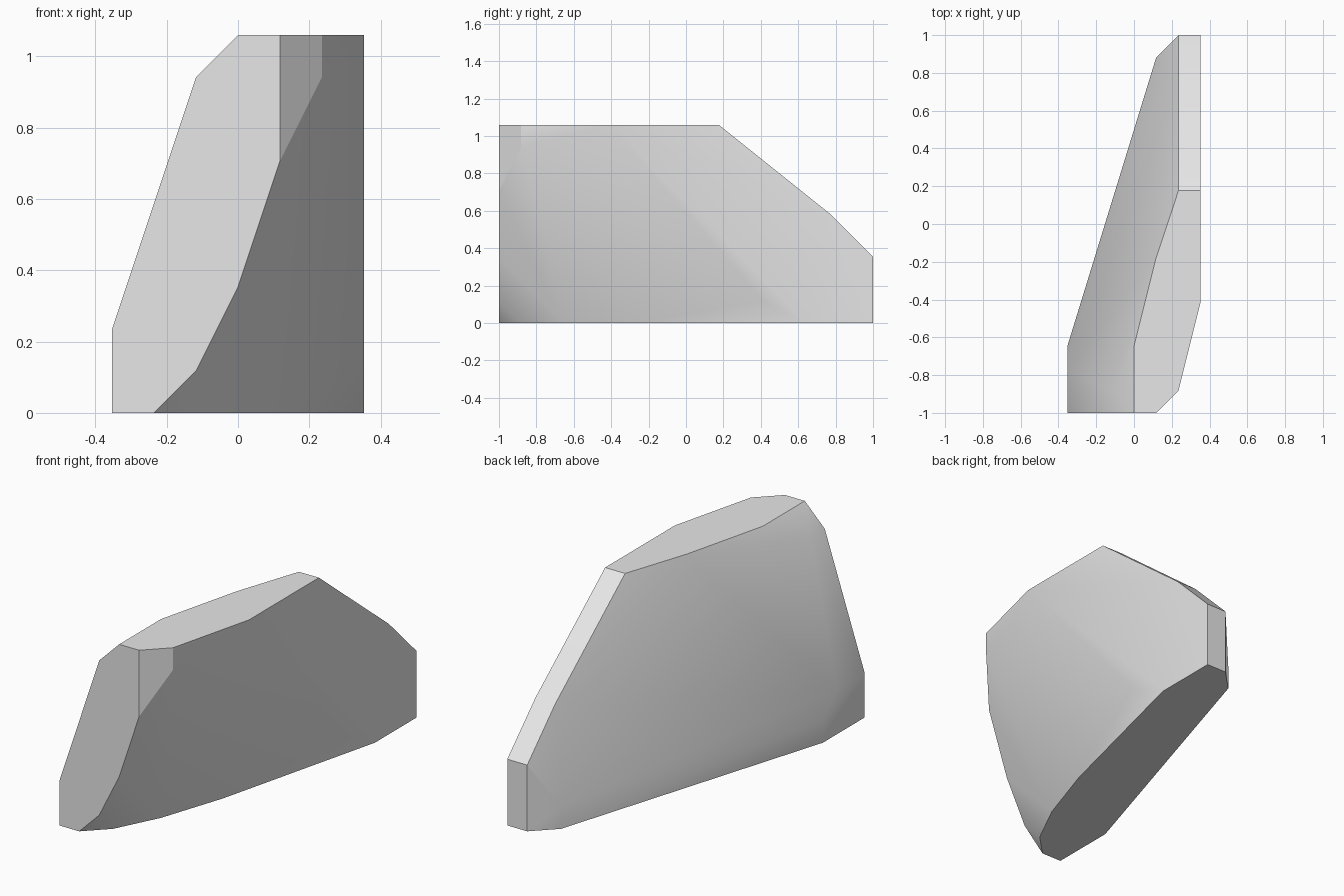
import bpy
import bmesh
import math

if "Cube" in bpy.data.objects:
    bpy.data.objects.remove(bpy.data.objects["Cube"], do_unlink=True)

# The boulder is laid out on a whole-number lattice, then scaled to size
LENGTH = 17
UNIT = 2 / LENGTH
HALF = LENGTH / 2
HEIGHT = 9


def front_outline(points):
    """Points (x, z) on the flat front plane."""
    return [(x, -HALF, z) for x, z in points]


def level_outline(points, z):
    """Points (x, steps behind the front plane) at one level."""
    return [(x, step - HALF, z) for x, step in points]


# Flat cut at the front
front = front_outline([(-3, 0), (-3, 2), (-1, 8), (0, 9), (1, 9),
                       (1, 6), (0, 3), (-1, 1), (-2, 0)])

# Flat crown
crown = level_outline([(0, 0), (1, 0), (2, 1), (3, 5), (3, 10),
                       (2, 10), (1, 7), (0, 3)], HEIGHT)

# Flat underside
underside = level_outline([(-3, 0), (-2, 0), (-1, 1), (0, 3), (1, 6), (3, 14),
                           (3, 17), (2, 17), (1, 16), (-3, 3)], 0)

# Narrow ramp sloping down to the back
ramp = []
for step, z in [(15, 5), (17, 3)]:
    ramp += level_outline([(2, step), (3, step)], z)

# Rounded shoulders on both flanks
shoulders = (level_outline([(3, 12), (1, 16), (-3, 3)], 1)
             + level_outline([(-3, 2)], 2)
             + level_outline([(2, 1), (-1, 1)], 8))

# Wrap all outlines in one convex skin
bm = bmesh.new()
for x, y, z in front + crown + underside + ramp + shoulders:
    bm.verts.new((x * UNIT, y * UNIT, z * UNIT))
bmesh.ops.remove_doubles(bm, verts=bm.verts[:], dist=UNIT / 100)
bmesh.ops.convex_hull(bm, input=bm.verts[:], use_existing_faces=False)
loose = [v for v in bm.verts if not v.link_faces]
bmesh.ops.delete(bm, geom=loose, context='VERTS')
bmesh.ops.dissolve_limit(bm, angle_limit=math.radians(1),
                         verts=bm.verts[:], edges=bm.edges[:])
bmesh.ops.recalc_face_normals(bm, faces=bm.faces[:])

mesh = bpy.data.meshes.new("boulder")
bm.to_mesh(mesh)
bm.free()
boulder = bpy.data.objects.new("boulder", mesh)
bpy.context.collection.objects.link(boulder)

# Plain stone colour
stone = bpy.data.materials.new("light_grey_stone")
stone.use_nodes = True
colour = (0.8, 0.8, 0.8, 1)
stone.diffuse_color = colour
for node in stone.node_tree.nodes:
    if node.type == 'BSDF_PRINCIPLED':
        node.inputs["Base Color"].default_value = colour
mesh.materials.append(stone)

# Soft flanks, crisp cuts
bpy.ops.object.select_all(action='DESELECT')
boulder.select_set(True)
bpy.context.view_layer.objects.active = boulder
bpy.ops.object.shade_smooth_by_angle(angle=math.radians(30))
